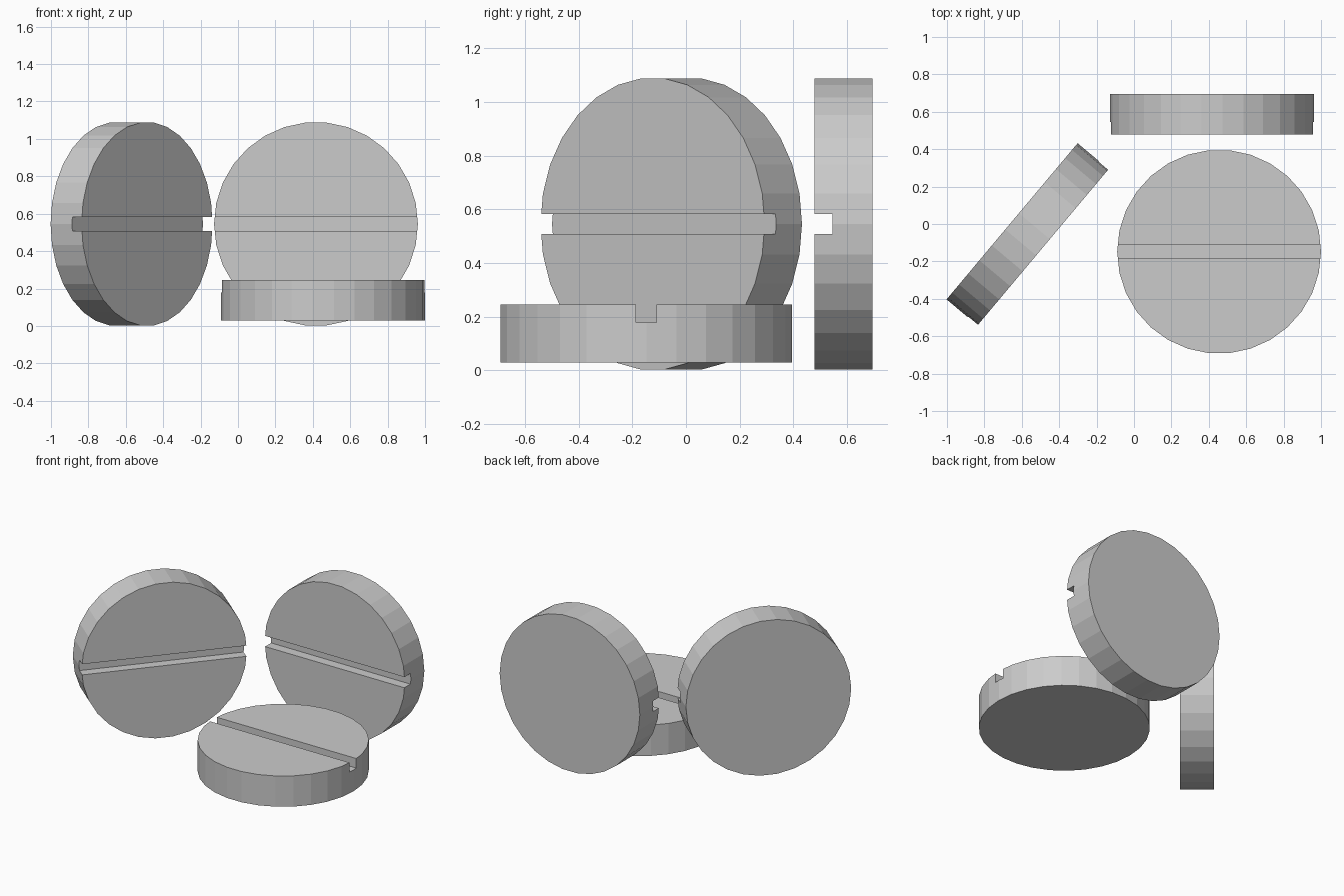
import bpy, bmesh
from math import radians
from mathutils import Matrix

if "Cube" in bpy.data.objects:
    bpy.data.objects.remove(bpy.data.objects["Cube"])

R, T = 0.545, 0.216          # disc radius and thickness
SLOT_W, SLOT_D = 0.075, 0.067
SIDES = 30


def apply_mesh(bm, name):
    mesh = bpy.data.meshes.new(name)
    bm.to_mesh(mesh)
    bm.free()
    obj = bpy.data.objects.new(name, mesh)
    bpy.context.collection.objects.link(obj)
    return obj


# Cutter bar for the straight slot, running along local x
bm = bmesh.new()
bmesh.ops.create_cube(bm, size=1, matrix=Matrix.Translation((0, 0, T / 2))
                      @ Matrix.Diagonal((3 * R, SLOT_W, 2 * SLOT_D, 1)))
cutter = apply_mesh(bm, "slot_cutter")

# Slotted disc, slot in its top face
bm = bmesh.new()
bmesh.ops.create_cone(bm, cap_ends=True, segments=SIDES, radius1=R, radius2=R,
                      depth=T, matrix=Matrix.Rotation(radians(90), 4, 'Z'))
bm.verts.ensure_lookup_table()
# Turn so that corners sit at the slot ends
v = max(bm.verts, key=lambda p: p.co.x)
bmesh.ops.rotate(bm, verts=bm.verts, cent=(0, 0, 0),
                 matrix=Matrix.Rotation(-v.co.to_2d().to_3d().angle((1, 0, 0))
                                        * (1 if v.co.y > 0 else -1), 3, 'Z'))
flat = apply_mesh(bm, "flat_disc")
mod = flat.modifiers.new("slot", 'BOOLEAN')
mod.operation, mod.solver, mod.object = 'DIFFERENCE', 'EXACT', cutter

# Bake the slot, then remove the cutter
graph = bpy.context.evaluated_depsgraph_get()
slotted = bpy.data.meshes.new_from_object(flat.evaluated_get(graph))
flat.modifiers.clear()
flat.data = slotted
bpy.data.objects.remove(cutter)


def place(obj, location, tilt, turn):
    obj.matrix_world = (Matrix.Translation(location)
                        @ Matrix.Rotation(radians(turn), 4, 'Z')
                        @ Matrix.Rotation(radians(tilt), 4, 'X'))


# One disc lying down, two standing with slots facing forward
place(flat, (0.455, -0.148, 0.138), 0, 0)
for name, loc, turn in (("back_disc", (0.417, 0.587, 0.545), 0),
                        ("side_disc", (-0.569, -0.055, 0.545), 50)):
    disc = bpy.data.objects.new(name, slotted)
    bpy.context.collection.objects.link(disc)
    place(disc, loc, 90, turn)
